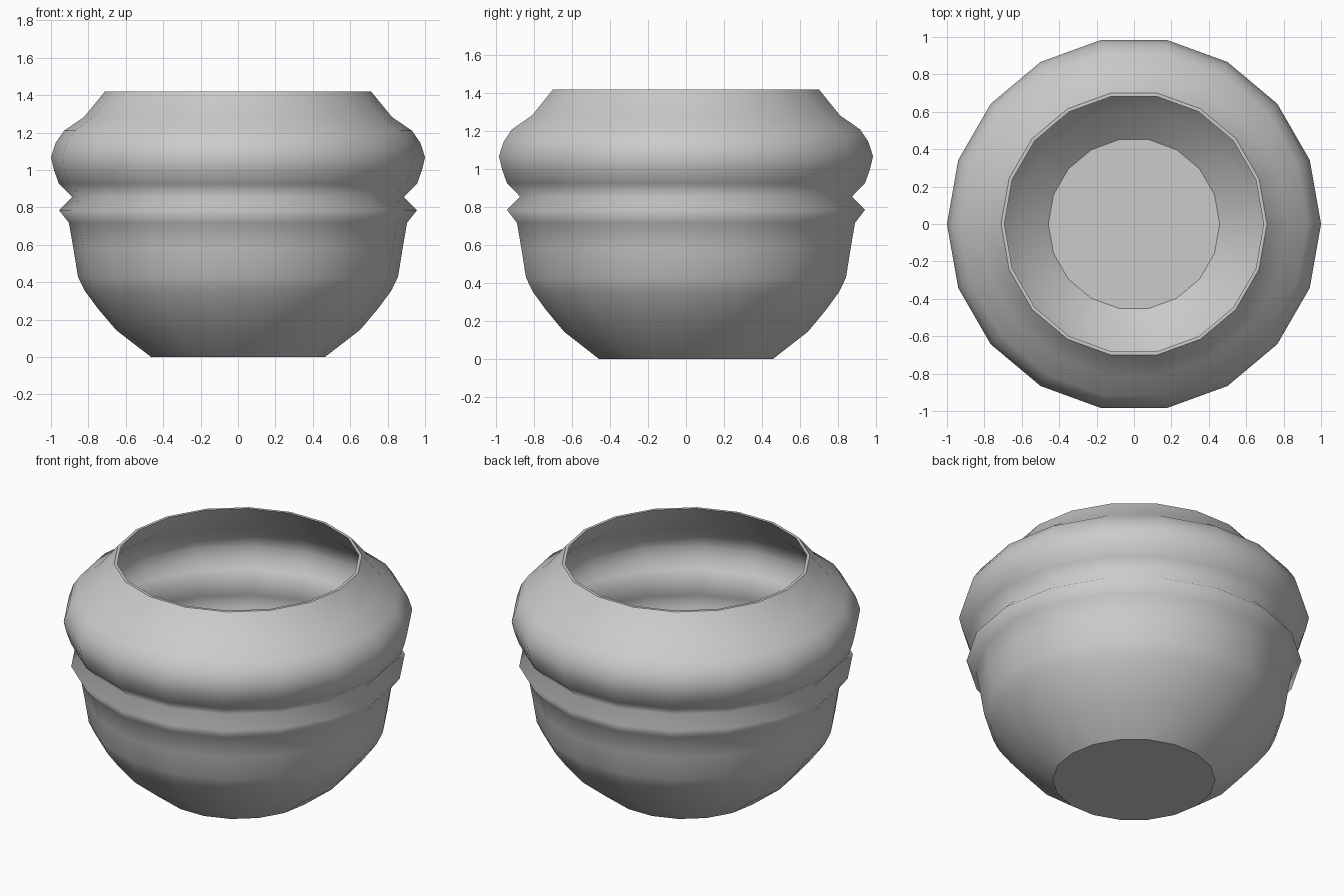
import bpy, bmesh, math

if "Cube" in bpy.data.objects:
    bpy.data.objects.remove(bpy.data.objects["Cube"])

SIDES = 18

# Outer wall (radius, height), base to rim
outer = [(0.465, 0), (0.652, 0.144), (0.75, 0.26), (0.82, 0.355), (0.856, 0.43),
         (0.88, 0.58), (0.904, 0.717), (0.957, 0.785), (0.887, 0.855), (0.957, 0.925),
         (0.984, 1.0), (1.0, 1.068), (0.975, 1.145), (0.93, 1.21), (0.823, 1.283),
         (0.711, 1.42)]
# Inner wall, rim to floor
inner = [(0.693, 1.42), (0.79, 1.275), (0.89, 1.185), (0.928, 1.125), (0.945, 1.065),
         (0.93, 1.0), (0.905, 0.94), (0.835, 0.855), (0.89, 0.785), (0.868, 0.717),
         (0.848, 0.58), (0.825, 0.44), (0.785, 0.365), (0.715, 0.27), (0.62, 0.165),
         (0.458, 0.03)]

bm = bmesh.new()
rings = [[bm.verts.new((r * math.cos(2 * math.pi * i / SIDES),
                        r * math.sin(2 * math.pi * i / SIDES), z)) for i in range(SIDES)]
         for r, z in outer + inner]

# Walls and rim
for a, b in zip(rings, rings[1:]):
    for i in range(SIDES):
        j = (i + 1) % SIDES
        bm.faces.new((a[i], a[j], b[j], b[i])).smooth = True

# Base and inside floor
bm.faces.new(rings[0][::-1])
bm.faces.new(rings[-1])

# Crisp edges at base, rim and floor
for k in (0, len(outer) - 1, len(outer), len(rings) - 1):
    for i in range(SIDES):
        bm.edges.get((rings[k][i], rings[k][(i + 1) % SIDES])).smooth = False

bmesh.ops.recalc_face_normals(bm, faces=bm.faces)
mesh = bpy.data.meshes.new("pot")
bm.to_mesh(mesh)
bm.free()
bpy.context.collection.objects.link(bpy.data.objects.new("pot", mesh))
